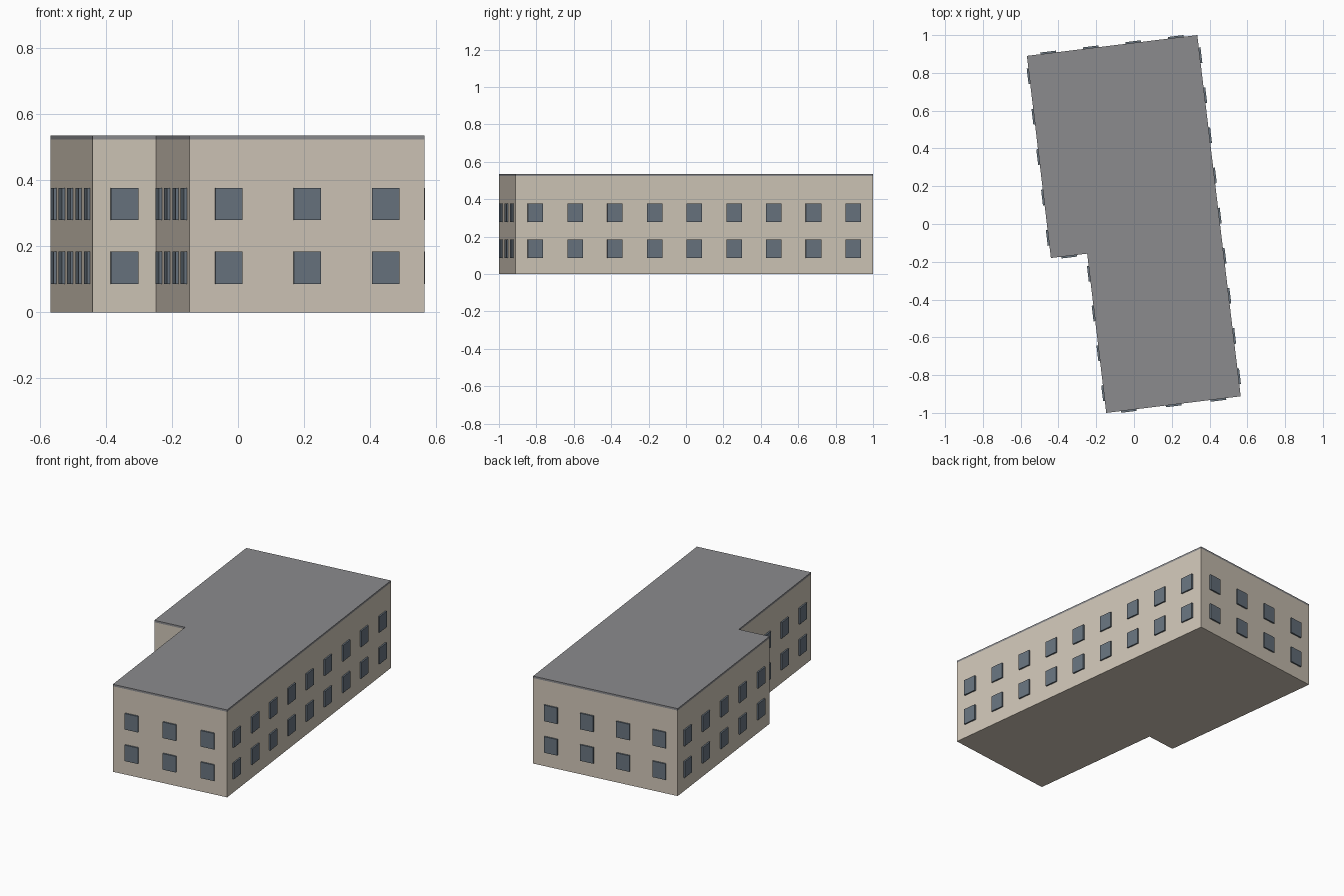
import bpy
from mathutils import Vector, Matrix

cube = bpy.data.objects.get("Cube")
if cube:
    bpy.data.objects.remove(cube, do_unlink=True)


def material(name, rgb):
    m = bpy.data.materials.new(name)
    m.use_nodes = True
    m.diffuse_color = (*rgb, 1)
    m.node_tree.nodes["Principled BSDF"].inputs["Base Color"].default_value = (*rgb, 1)
    return m


WALL = material("beige wall", (0.63, 0.565, 0.475))
ROOF = material("grey roof", (0.26, 0.26, 0.27))
GLASS = material("blue grey glass", (0.14, 0.175, 0.212))


def add_mesh(name, verts, faces, mat):
    mesh = bpy.data.meshes.new(name)
    mesh.from_pydata(verts, [], faces)
    mesh.materials.append(mat)
    obj = bpy.data.objects.new(name, mesh)
    bpy.context.collection.objects.link(obj)
    return obj


def prism(name, outline, z0, z1, mat):
    """Extrude a counter-clockwise outline from z0 to z1."""
    n = len(outline)
    verts = [(x, y, z) for z in (z0, z1) for x, y in outline]
    faces = [(i, (i + 1) % n, (i + 1) % n + n, i + n) for i in range(n)]
    faces += [tuple(reversed(range(n))), tuple(range(n, 2 * n))]
    return add_mesh(name, verts, faces, mat)


# Footprint corners, counter-clockwise from the front corner
outline = [(-0.147, -1.0), (0.565, -0.912), (0.335, 1.0),
           (-0.567, 0.89), (-0.44, -0.18), (-0.248, -0.157)]
HEIGHT, EAVE = 0.535, 0.523

prism("building_walls", outline, 0, EAVE, WALL)
prism("flat_roof", outline, EAVE, HEIGHT, ROOF)

# Evenly spaced window boxes standing slightly proud of each wall
walls = [("front", 3), ("long_side", 9), ("back", 4),
         ("wing_side", 5), ("step", 1), ("short_side", 4)]
WIDTH, TALL, PROUD = 0.083, 0.098, 0.009
for i, (name, count) in enumerate(walls):
    a, b = Vector(outline[i]), Vector(outline[(i + 1) % len(outline)])
    along = (b - a).normalized()
    out = Vector((along.y, -along.x))
    for floor, z in enumerate((0.135, 0.328)):
        for k in range(count):
            c = a.lerp(b, (k + 0.5) / count)
            half = along * WIDTH / 2
            rect = [c - half + out * PROUD, c + half + out * PROUD,
                    c + half - out * PROUD, c - half - out * PROUD]
            prism(f"{name}_window_{floor + 1}_{k + 1}", rect,
                  z - TALL / 2, z + TALL / 2, GLASS)
